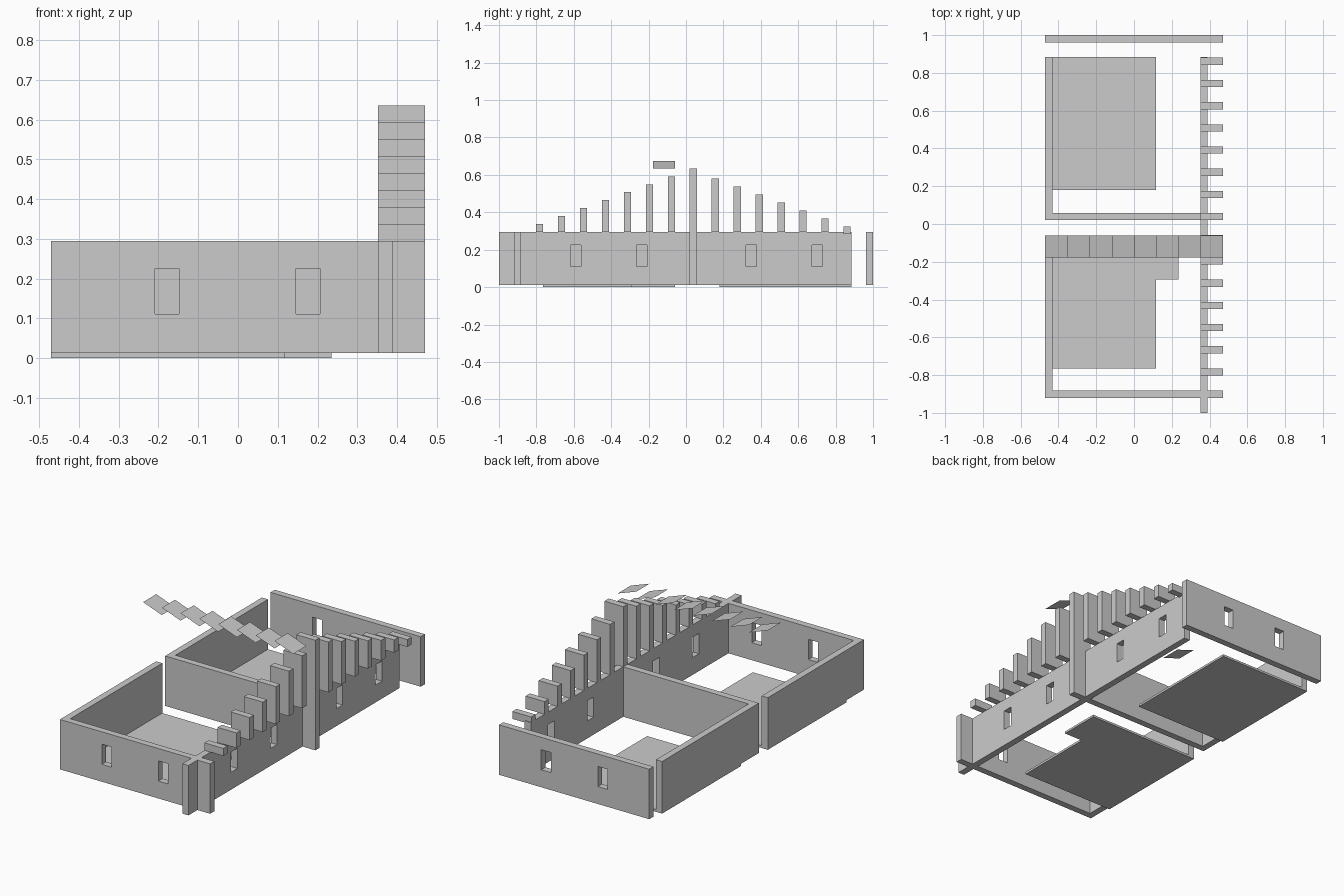
import bpy, bmesh

if "Cube" in bpy.data.objects:
    bpy.data.objects.remove(bpy.data.objects["Cube"])

S = 0.1175             # spacing of fins, slats and floor tiles
T = 0.038              # wall thickness
Z0, Z1 = 0.0125, 0.295  # wall bottom and top
XL, XR = -0.47, 0.47


def make_object(name, bm):
    bmesh.ops.recalc_face_normals(bm, faces=bm.faces[:])
    mesh = bpy.data.meshes.new(name)
    bm.to_mesh(mesh)
    bm.free()
    ob = bpy.data.objects.new(name, mesh)
    bpy.context.collection.objects.link(ob)
    return ob


def box(name, x, y, z):
    bm = bmesh.new()
    bmesh.ops.create_cube(bm, size=1)
    for v in bm.verts:
        for i, (a, b) in enumerate((x, y, z)):
            v.co[i] = (a + b) / 2 + v.co[i] * (b - a)
    return make_object(name, bm)


def prism(name, outline, z0, z1):
    bm = bmesh.new()
    face = bm.faces.new([bm.verts.new((x, y, z0)) for x, y in outline])
    top = bmesh.ops.extrude_face_region(bm, geom=[face])['geom']
    bmesh.ops.translate(bm, vec=(0, 0, z1 - z0),
                        verts=[g for g in top if isinstance(g, bmesh.types.BMVert)])
    return make_object(name, bm)


def cut_window(wall, x, y):
    cutter = box(wall.name + "_window_cutter", x, y, (0.111, 0.225))
    cutter.hide_render = True
    cutter.hide_viewport = True
    mod = wall.modifiers.new("window", 'BOOLEAN')
    mod.operation = 'DIFFERENCE'
    mod.solver = 'EXACT'
    mod.object = cutter


# floor slabs
XF = XL + 5 * S
box("rear_floor", (XL, XF), (0.18, 0.885), (0, Z0))
prism("front_floor", [(XL, -0.765), (XF, -0.765), (XF, -0.06 - 2 * S),
                      (XF + S, -0.06 - 2 * S), (XF + S, -0.06), (XL, -0.06)], 0, Z0)

# front and back walls with two windows each
for name, y in (("front_wall", -0.92), ("back_wall", 1 - T)):
    wall = box(name, (XL, XR), (y, y + T), (Z0, Z1))
    for x in (-0.2085, 0.1455):
        cut_window(wall, (x, x + 0.0605), (y - 0.05, y + T + 0.05))

# side walls
box("left_wall_front", (XL, XL + T), (-0.92, -0.06), (Z0, Z1))
box("left_wall_rear", (XL, XL + T), (0.02, 0.885), (Z0, Z1))
right = box("right_wall", (0.352, 0.352 + T), (-1, 0.885), (Z0, Z1))
for y in (-0.618, -0.265, 0.322, 0.674):
    cut_window(right, (0.3, 0.45), (y, y + 0.056))

# partition and tall centre pier
box("partition_wall", (XL, 0.352), (0.02, 0.02 + T), (Z0, Z1))
box("centre_pier", (0.352, XR), (0.02, 0.02 + T), (Z0, 0.635))

# stepped fins on the right wall, falling away from the pier
for k in range(1, 8):
    drop = 0.0425
    y = 0.02 - k * S
    box("front_fin", (0.352, XR), (y, y + T), (Z1, 0.635 - k * drop))
    y = 0.02 + k * S
    box("rear_fin", (0.352, XR), (y, y + T),
        (0.283 if k == 7 else Z1, 0.58 - (k - 1) * drop))

# sloping roof slats, single thin sheets
for i in range(8):
    x = XL + i * S
    bm = bmesh.new()
    bm.faces.new([bm.verts.new(c) for c in (
        (x, -0.06 - S, 0.675), (x + S, -0.06 - S, 0.633),
        (x + S, -0.06, 0.633), (x, -0.06, 0.675))])
    make_object("roof_slat", bm)
